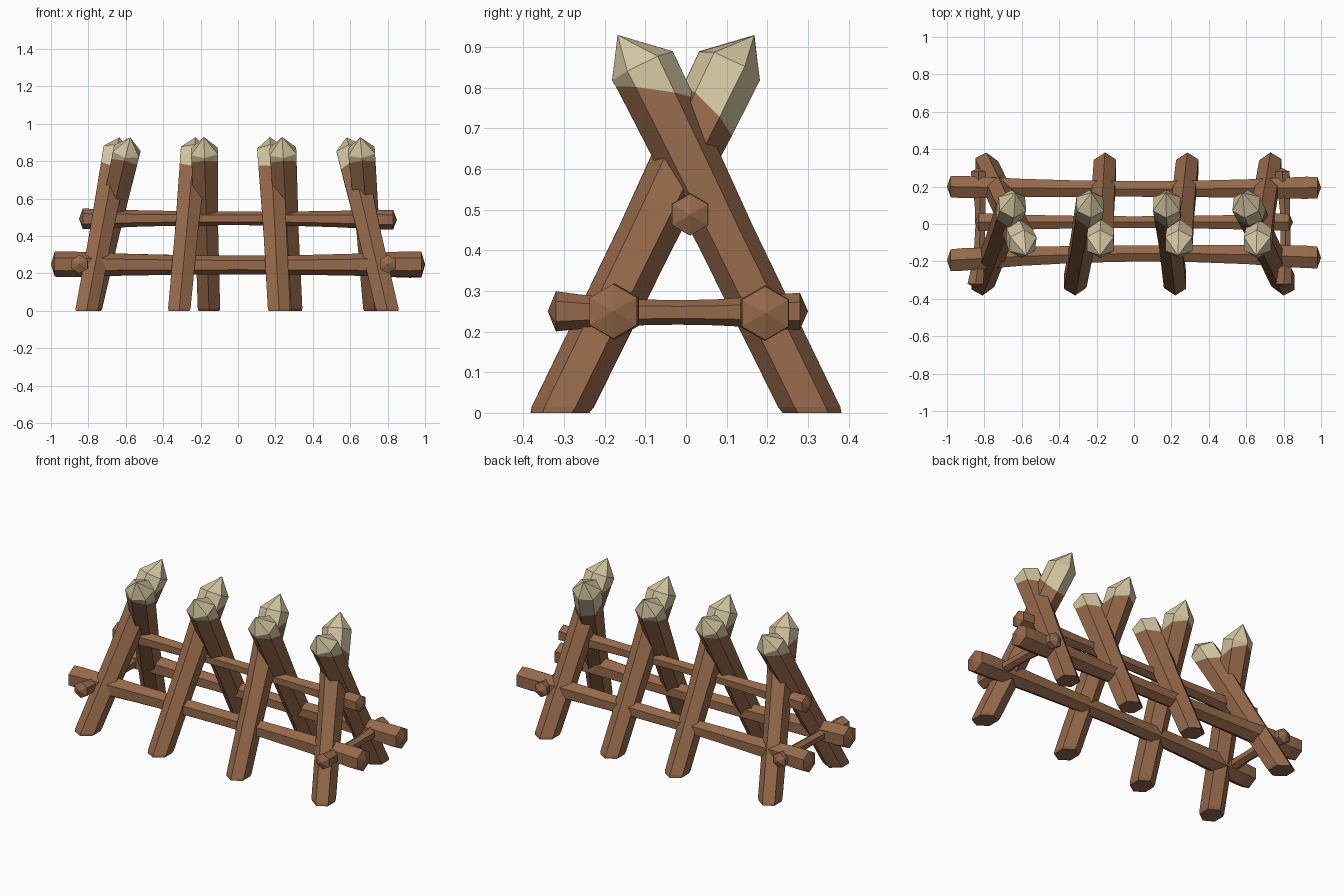
import bpy, bmesh, math
from mathutils import Vector

if "Cube" in bpy.data.objects:
    bpy.data.objects.remove(bpy.data.objects["Cube"])


def material(name, rgb):
    m = bpy.data.materials.new(name)
    m.diffuse_color = (*rgb, 1)
    m.use_nodes = True
    m.node_tree.nodes["Principled BSDF"].inputs["Base Color"].default_value = m.diffuse_color
    return m


BARK = material("brown wood", (0.30, 0.142, 0.068))
CUT = material("pale cut wood", (0.66, 0.57, 0.36))
SIDES = 6


def loft(name, rings, start=None, end=None, pale_from=None):
    """Skin rings of points; each end is a flat face or a fan to a point."""
    bm = bmesh.new()
    loops = [[bm.verts.new(p) for p in r] for r in rings]
    for k, (a, b) in enumerate(zip(loops, loops[1:])):
        for i in range(SIDES):
            j = (i + 1) % SIDES
            f = bm.faces.new((a[i], a[j], b[j], b[i]))
            f.material_index = int(pale_from is not None and k >= pale_from)
    for loop, tip in ((loops[0], start), (loops[-1], end)):
        if tip is None:
            bm.faces.new(loop)
            continue
        t = bm.verts.new(tip)
        for i in range(SIDES):
            f = bm.faces.new((loop[i], loop[(i + 1) % SIDES], t))
            f.material_index = int(pale_from is not None)
    bmesh.ops.recalc_face_normals(bm, faces=bm.faces)
    me = bpy.data.meshes.new(name)
    bm.to_mesh(me)
    bm.free()
    me.materials.append(BARK)
    me.materials.append(CUT)
    ob = bpy.data.objects.new(name, me)
    bpy.context.collection.objects.link(ob)
    return ob


def stake(name, foot_x, tip_x, side, neck_t=0.925, tilt=0.055):
    """Sharpened stake: foot on one side (side = -1 front), leaning to the other."""
    foot = Vector((foot_x, side * 0.31, 0))
    head = Vector((tip_x, -side * 0.107, 0.853))
    d = (head - foot).normalized()
    v = (Vector((0, -side, 0)) - d * d.dot(Vector((0, -side, 0)))).normalized()
    u = d.cross(v)

    def ring(t, r, slant=0.0):
        c = foot.lerp(head, t)
        pts = []
        for i in range(SIDES):
            a = 2 * math.pi * i / SIDES
            pts.append(c + (v * math.cos(a) + u * math.sin(a)) * r + d * slant * math.cos(a))
        return pts

    def level(pts, z):   # slide points along the axis to a flat height
        return [p + d * ((z - p.z) / d.z) for p in pts]

    rings = [level(ring(0, 0.065), 0), level(ring(0, 0.069), 0.015),
             ring(0.5, 0.071), ring(neck_t, 0.081, tilt), ring(1, 0.083)]
    tip = head + d * 0.094 + Vector((0, -side * 0.02, -0.008))
    loft(name, rings, None, tip, pale_from=3)


def rail(name, axis, a, b, r_end, r_mid, bow=(0, 0, 0)):
    """Beam with thick, slightly pointed ends and a waist in the middle."""
    a, b, bow = Vector(a), Vector(b), Vector(bow)
    d = (b - a).normalized()
    side = Vector((0, 1, 0)) if axis == 'x' else Vector((1, 0, 0))
    up = Vector((0, 0, 1))
    rings = []
    n = (b - a).length
    for t in (0.02 / n, 0.08 / n, 0.2, 0.35, 0.5, 0.65, 0.8, 1 - 0.08 / n, 1 - 0.02 / n):
        w = abs(2 * t - 1)
        r = r_mid + (r_end - r_mid) * w ** 2
        if t < 0.01 or t > 1 - 0.02 / n - 1e-6:
            r *= 0.93
        c = a.lerp(b, t) + bow * (1 - w * w)
        rings.append([c + (up * math.cos(k * math.pi / 3) + side * math.sin(k * math.pi / 3)) * r
                      for k in range(SIDES)])
    loft(name, rings, a, b)


# Crossed sharpened stakes: foot x and tip x for each row
front = [(-0.81, -0.65), (-0.315, -0.235), (0.22, 0.175), (0.80, 0.60)]
back = [(-0.79, -0.595), (-0.155, -0.18), (0.285, 0.24), (0.73, 0.66)]
for i, (f, t) in enumerate(front):
    if i == 3:
        stake("front_stake_4", f, t, -1, 0.87, -0.03)
    else:
        stake(f"front_stake_{i + 1}", f, t, -1)
for i, (f, t) in enumerate(back):
    stake(f"back_stake_{i + 1}", f, t, 1)

# Long rails
rail("front_rail", 'x', (-1, -0.195, 0.25), (1, -0.18, 0.25), 0.073, 0.05, (0, 0.03, -0.005))
rail("back_rail", 'x', (-1, 0.2, 0.25), (1, 0.195, 0.245), 0.072, 0.048, (0, -0.01, 0))
rail("ridge_rail", 'x', (-0.85, 0.01, 0.492), (0.85, 0.01, 0.487), 0.056, 0.036, (0, 0, 0.005))

# Cross rails at each end
rail("left_cross_rail", 'y', (-0.85, -0.34, 0.25), (-0.835, 0.30, 0.25), 0.052, 0.03, (0.02, 0, -0.003))
rail("right_cross_rail", 'y', (0.80, -0.34, 0.25), (0.79, 0.30, 0.25), 0.052, 0.03, (0.015, 0, -0.003))
